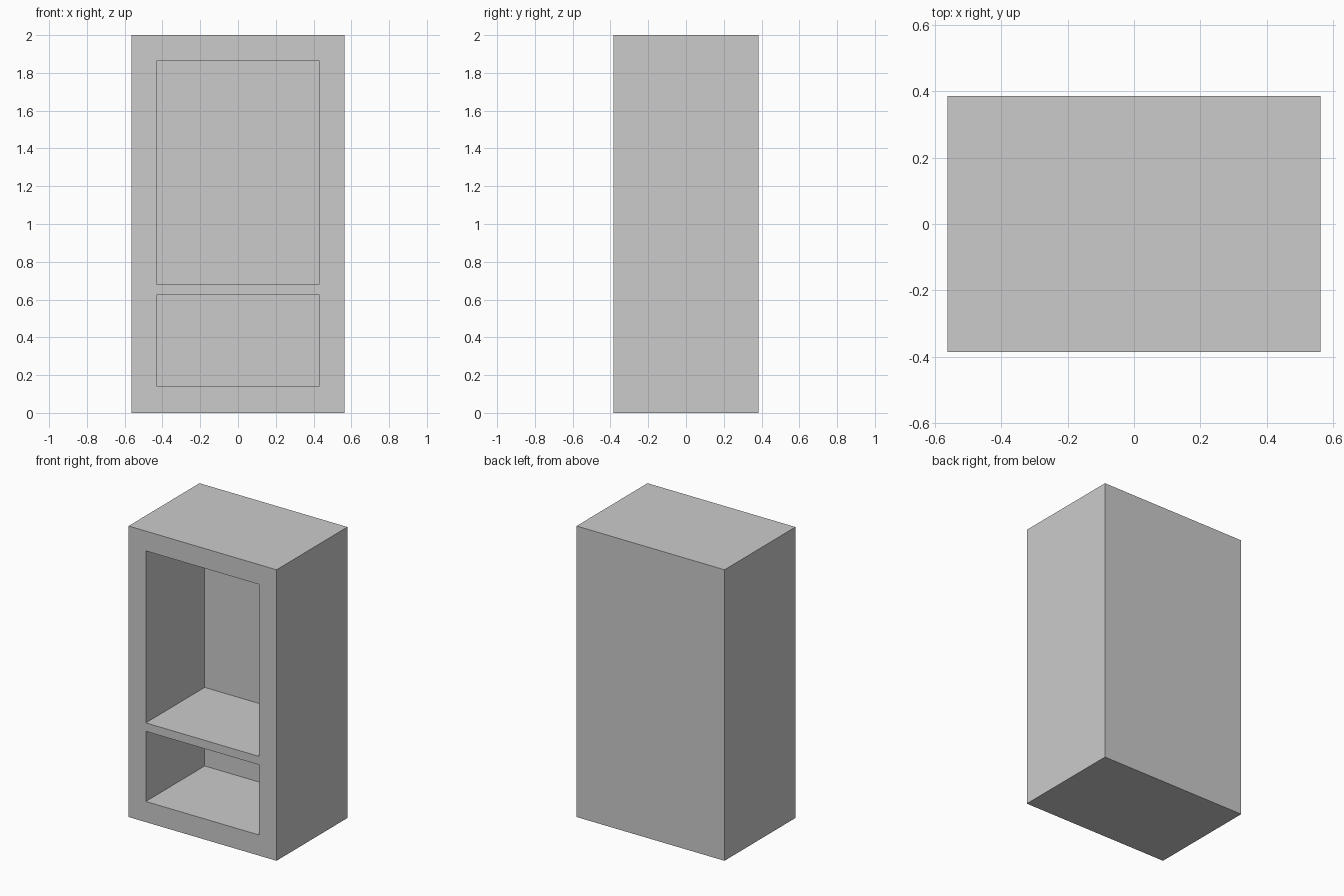
import bpy
import bmesh

if "Cube" in bpy.data.objects:
    bpy.data.objects.remove(bpy.data.objects["Cube"])

HALF_W, HALF_D, OPEN_HALF_W = 0.5625, 0.385, 0.431
NICHE_DEPTH = 0.639
XS = [-HALF_W, -OPEN_HALF_W, OPEN_HALF_W, HALF_W]
ZS = [0.0, 0.142, 0.624, 0.682, 1.864, 2.0]
NICHES = {(1, 1), (1, 3)}  # (column, row) of each open compartment

bm = bmesh.new()

# Front frame: grid of panels around the two openings
grid = [[bm.verts.new((x, -HALF_D, z)) for z in ZS] for x in XS]
openings = []
for i in range(len(XS) - 1):
    for j in range(len(ZS) - 1):
        face = bm.faces.new((grid[i][j], grid[i + 1][j],
                             grid[i + 1][j + 1], grid[i][j + 1]))
        if (i, j) in NICHES:
            openings.append(face)

# Outer sides, top, bottom and closed back
rim = [e for e in bm.edges if e.is_boundary]
outer = bmesh.ops.extrude_edge_only(bm, edges=rim)["geom"]
bmesh.ops.translate(bm, vec=(0, 2 * HALF_D, 0),
                    verts=[g for g in outer if isinstance(g, bmesh.types.BMVert)])
bmesh.ops.holes_fill(bm, edges=[e for e in bm.edges if e.is_boundary], sides=0)

# Compartments pushed in from the front, leaving the shelf between them
inner = bmesh.ops.extrude_discrete_faces(bm, faces=openings)["faces"]
for face in inner:
    bmesh.ops.translate(bm, vec=(0, NICHE_DEPTH, 0), verts=face.verts)

# Merge coplanar panels into clean flat faces
bmesh.ops.recalc_face_normals(bm, faces=bm.faces)
bmesh.ops.remove_doubles(bm, verts=bm.verts, dist=1e-5)

mesh = bpy.data.meshes.new("cabinet")
bm.to_mesh(mesh)
bm.free()
cabinet = bpy.data.objects.new("cabinet", mesh)
bpy.context.collection.objects.link(cabinet)
